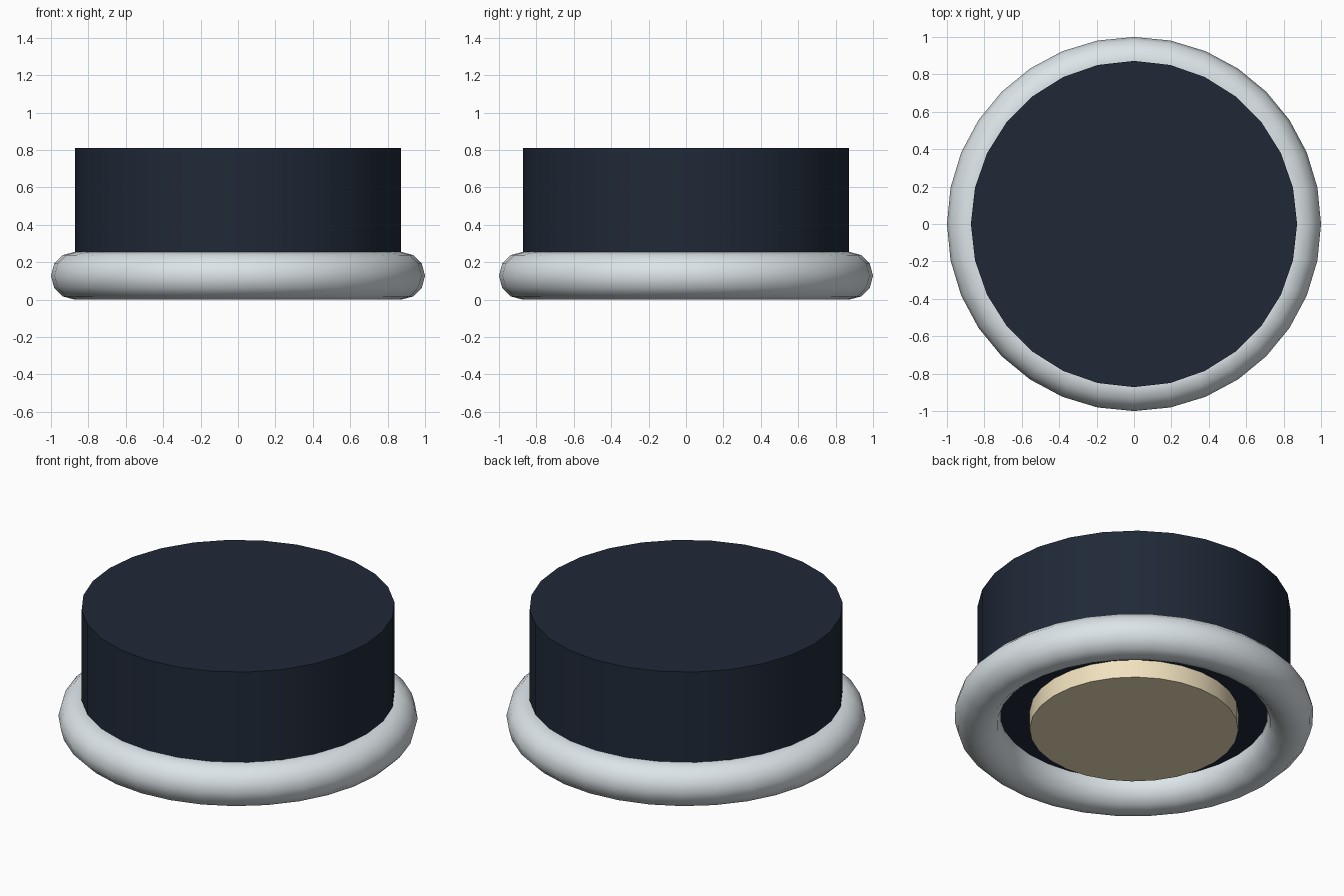
import bpy
import math

if "Cube" in bpy.data.objects:
    bpy.data.objects.remove(bpy.data.objects["Cube"])


def finish(name, color):
    """Name, smooth and colour the active object."""
    ob = bpy.context.object
    ob.name = name
    bpy.ops.object.shade_smooth_by_angle(angle=math.radians(40))
    mat = bpy.data.materials.new(name + "_material")
    mat.diffuse_color = (*color, 1)
    mat.use_nodes = True
    mat.node_tree.nodes["Principled BSDF"].inputs["Base Color"].default_value = mat.diffuse_color
    ob.data.materials.append(mat)


def disc(name, radius, z0, z1, sides, color):
    """Closed upright cylinder between two heights, first vertex on +y."""
    bpy.ops.mesh.primitive_cylinder_add(
        vertices=sides, radius=radius, depth=z1 - z0, location=(0, 0, (z0 + z1) / 2))
    finish(name, color)


# dark main body
disc("housing", 0.872, 0.147, 0.81, 28, (0.014, 0.022, 0.039))

# pale disc recessed in the underside
disc("lens", 0.581, 0.037, 0.155, 28, (0.88, 0.76, 0.52))

# rounded rim at the foot
bpy.ops.mesh.primitive_torus_add(
    major_radius=0.872, minor_radius=0.128, major_segments=32, minor_segments=12,
    location=(0, 0, 0.128))
finish("rim", (0.72, 0.78, 0.81))
bpy.context.object.data.shade_smooth()
